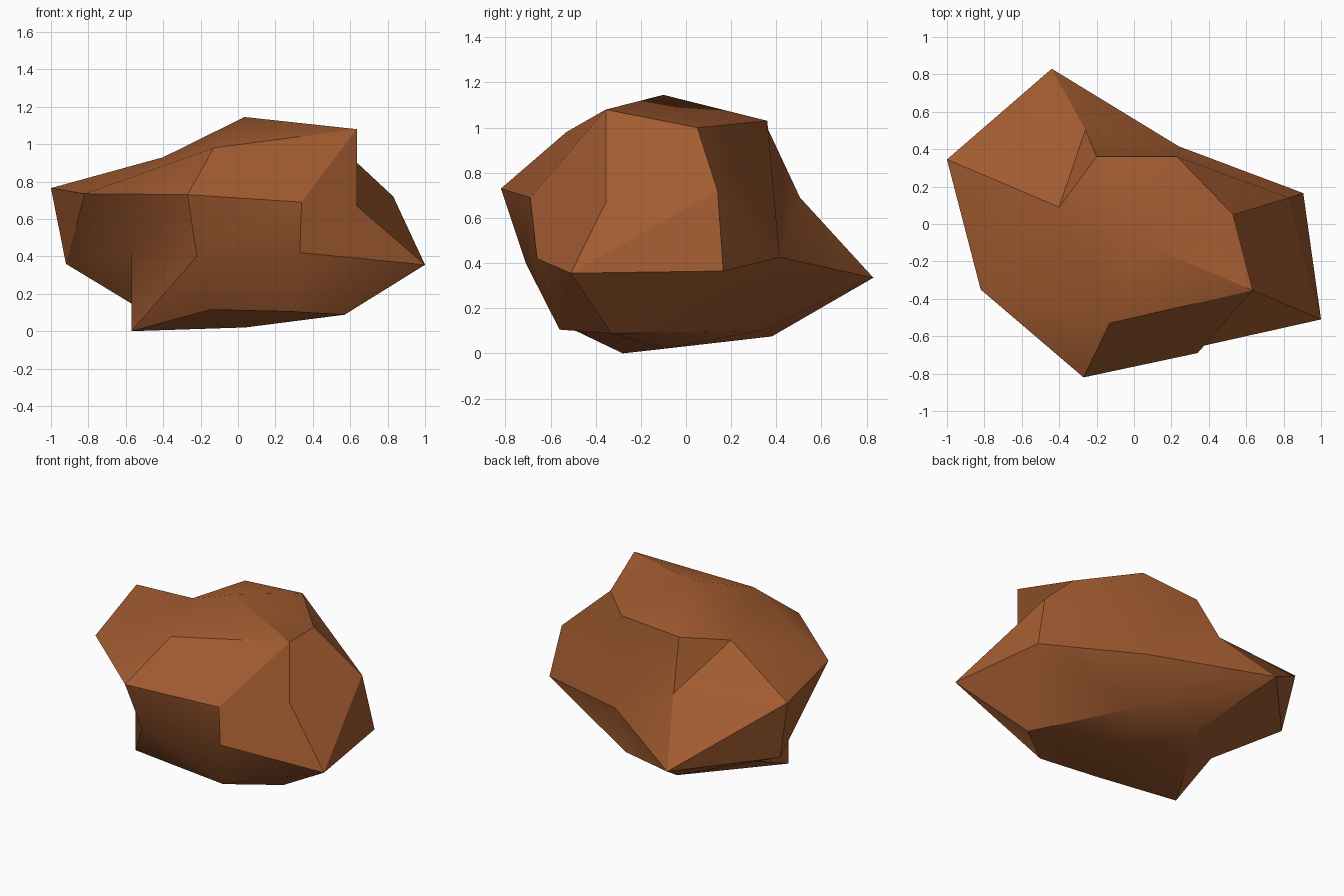
import bpy
import bmesh
import math
from mathutils import Vector

cube = bpy.data.objects.get("Cube")
if cube:
    bpy.data.objects.remove(cube, do_unlink=True)

# Corners of the boulder, grouped by height
crown = {
    "peak": (.035, -.1, 1.145), "brow": (-.13, -.53, .98),
    "crest": (.635, -.355, 1.08), "crest_side": (.53, .05, 1),
    "crest_back": (.23, .36, 1.03), "crest_rear": (-.2, .36, 1),
    "saddle": (-.4, .09, .93),
}
shoulder = {
    "nose": (-.27, -.82, .73), "ledge": (.34, -.69, .69),
    "wing_front": (-.82, -.35, .735), "wing_back": (-1, .345, .765),
    "spine": (-.26, .505, .69), "flank": (.83, .14, .72),
    "dent": (.635, -.355, .67),
}
waist = {
    "notch": (.33, -.66, .42), "tip": (1, -.51, .355),
    "heel": (.905, .165, .365), "hollow": (.24, .415, .425),
    "tail": (-.44, .83, .335), "wing_low": (-.92, .31, .36),
    "pocket": (-.57, -.28, .42), "chin": (-.22, -.71, .4),
}
base = {
    "foot": (-.57, -.28, 0), "foot_back": (-.565, .06, .145),
    "arch": (-.15, -.52, .115), "toe": (.28, -.56, .105),
    "sole": (.04, -.1, .02), "toe_side": (.57, -.33, .088),
    "keel_side": (.22, .33, .1), "keel": (-.2, .38, .075),
}

bm = bmesh.new()
corner = {}
for ring in (crown, shoulder, waist, base):
    for name, place in ring.items():
        corner[name] = bm.verts.new(Vector(place))


def facet(outline):
    """Make one broad facet from its corner names."""
    bm.faces.new([corner[name] for name in outline.split()])


def fan(hub, rim, closed=False):
    """Spread triangular facets from one corner to a chain of neighbours."""
    names = rim.split()
    if closed:
        names.append(names[0])
    for a, b in zip(names, names[1:]):
        facet(f"{hub} {a} {b}")


# Top facets
fan("peak", "brow crest crest_side crest_back crest_rear saddle", closed=True)
fan("saddle", "brow wing_front wing_back")
facet("brow wing_front nose")
facet("ledge crest brow nose")

# Broad side facets
facet("ledge notch tip dent crest")
facet("crest dent tip flank crest_side")
facet("tip heel flank")
facet("crest_side flank heel hollow crest_back")

# Back facets
fan("hollow", "crest_back crest_rear spine tail")
fan("spine", "tail wing_back saddle crest_rear")
fan("wing_back", "tail wing_low wing_front")
facet("tail wing_low keel")

# Front facets
fan("pocket", "nose wing_front wing_low foot_back foot")
facet("pocket foot chin nose")
facet("foot arch chin")
fan("chin", "nose ledge notch")
fan("toe", "toe_side arch chin notch")
facet("toe toe_side tip notch")

# Underside facets
facet("tip heel hollow tail keel_side toe_side")
fan("keel_side", "tail keel sole toe_side")
fan("sole", "toe_side arch foot keel")
fan("foot_back", "foot keel wing_low")

bmesh.ops.recalc_face_normals(bm, faces=bm.faces)
mesh = bpy.data.meshes.new("boulder")
bm.to_mesh(mesh)
bm.free()

boulder = bpy.data.objects.new("boulder", mesh)
bpy.context.collection.objects.link(boulder)

# Reddish brown stone
stone = bpy.data.materials.new("brown_stone")
stone.use_nodes = True
colour = (.36, .105, .03, 1)
stone.diffuse_color = colour
stone.node_tree.nodes["Principled BSDF"].inputs["Base Color"].default_value = colour
mesh.materials.append(stone)

# Soft shading across shallow facets, sharp ridges elsewhere
bpy.ops.object.select_all(action="DESELECT")
boulder.select_set(True)
bpy.context.view_layer.objects.active = boulder
bpy.ops.object.shade_smooth_by_angle(angle=math.radians(30))
